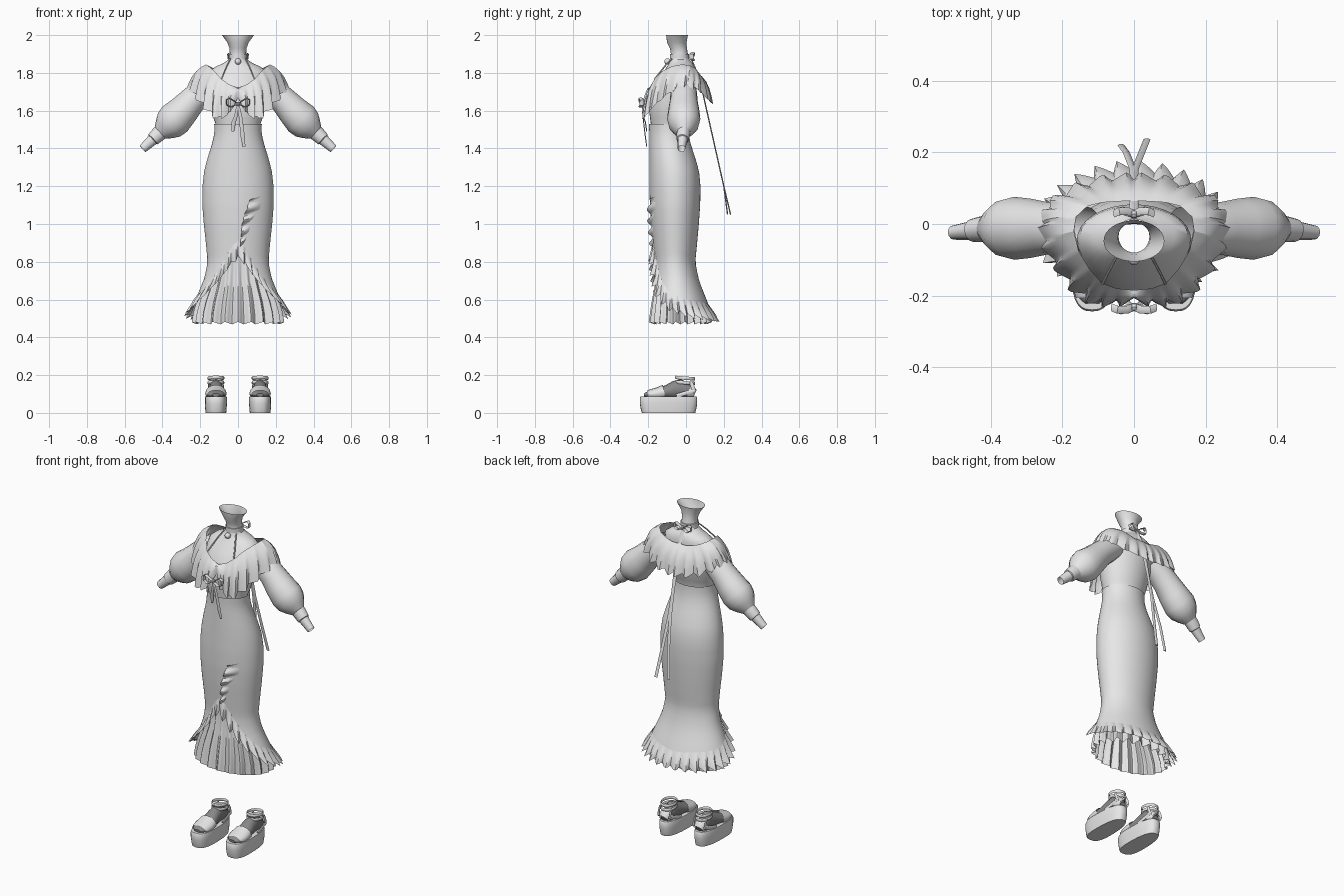
import bpy, bmesh, math
from mathutils import Vector

if "Cube" in bpy.data.objects:
    bpy.data.objects.remove(bpy.data.objects["Cube"])

def material(name, v):
    m = bpy.data.materials.new(name)
    m.diffuse_color = (v, v, v, 1)
    m.use_nodes = True
    m.node_tree.nodes["Principled BSDF"].inputs["Base Color"].default_value = m.diffuse_color
    return m

GREY = material("soft grey", 0.8)
DARK = material("dark grey", 0.25)

def grid(name, rows, closed=False, caps=False, mirror=False, mat=GREY, angle=40):
    """Skin a list of equal-length point rows."""
    bm = bmesh.new()
    vs = [[bm.verts.new(p) for p in r] for r in rows]
    n = len(rows[0])
    for r0, r1 in zip(vs, vs[1:]):
        for i in range(n if closed else n - 1):
            j = (i + 1) % n
            bm.faces.new((r0[i], r0[j], r1[j], r1[i]))
    if caps:
        bm.faces.new(vs[0])
        bm.faces.new(vs[-1])
    bmesh.ops.recalc_face_normals(bm, faces=bm.faces[:])
    me = bpy.data.meshes.new(name)
    bm.to_mesh(me)
    bm.free()
    me.shade_smooth()
    me.set_sharp_from_angle(angle=math.radians(angle))
    me.materials.append(mat)
    ob = bpy.data.objects.new(name, me)
    bpy.context.collection.objects.link(ob)
    if mirror:
        ob.modifiers.new("mirror", 'MIRROR')
    return ob

def tube(name, pts, radii, n=8, ref=(0, 1, 0), **kw):
    """Elliptical tube; each radius pair is (along ref, across ref)."""
    pts = [Vector(p) for p in pts]
    if isinstance(radii, tuple):
        radii = [radii] * len(pts)
    rows = []
    for i, p in enumerate(pts):
        d = (pts[min(i + 1, len(pts) - 1)] - pts[max(i - 1, 0)]).normalized()
        u = Vector(ref)
        u = (u - d * u.dot(d)).normalized()
        w = d.cross(u)
        a, b = radii[i]
        rows.append([p + u * a * math.cos(2 * math.pi * k / n) + w * b * math.sin(2 * math.pi * k / n)
                     for k in range(n)])
    return grid(name, rows, closed=True, **kw)

def lerp(table, x):
    """Interpolate rows of (key, values...) with ascending keys."""
    if x <= table[0][0]:
        return table[0][1:]
    for a, b in zip(table, table[1:]):
        if x <= b[0]:
            t = (x - a[0]) / (b[0] - a[0])
            return tuple(p + (q - p) * t for p, q in zip(a[1:], b[1:]))
    return table[-1][1:]

def ring(th, z, rx, yf, yb, k=0.0):
    return Vector(((rx + k) * math.sin(th), (yf + yb) / 2 - ((yb - yf) / 2 + k) * math.cos(th), z))

TAU = 2 * math.pi

# Torso, shoulders and neck, flaring under the jaw: z, half width, front y, back y
torso = [(1.46, .115, -.18, .0), (1.52, .115, -.185, .0), (1.56, .13, -.19, .015), (1.63, .145, -.2, .035),
         (1.70, .152, -.185, .05), (1.77, .16, -.145, .055), (1.81, .15, -.115, .05), (1.835, .115, -.1, .045),
         (1.85, .08, -.09, .035), (1.87, .05, -.083, .018), (1.9, .043, -.08, .01), (1.93, .045, -.085, .005),
         (1.96, .056, -.1, .002), (2.0, .085, -.105, .01)]
grid("torso_and_neck", [[ring(TAU * i / 32, *r) for i in range(32)] for r in torso], closed=True)

# Skirt profile
skirt = [(.47, .25, -.2, .14), (.52, .245, -.195, .135), (.6, .222, -.185, .105), (.66, .195, -.175, .08),
         (.72, .172, -.165, .06), (.8, .157, -.16, .045), (.9, .166, -.17, .055), (1.0, .177, -.18, .064),
         (1.1, .185, -.187, .071), (1.2, .184, -.19, .073), (1.28, .175, -.19, .065), (1.35, .157, -.19, .045),
         (1.42, .135, -.19, .022), (1.48, .12, -.19, .008), (1.53, .122, -.192, .008)]
hem = [(0, .9), (.2, .87), (.45, .8), (.85, .7), (1.25, .63), (1.8, .59), (math.pi, .56)]

def body(th, z, k=0.0):
    return ring(th, z, *lerp(skirt, z), k)

def low(th):
    a = abs((th + math.pi) % TAU - math.pi)
    return lerp(hem, a)[0]

# Fitted overskirt, cut away at the front
N = 64
grid("overskirt", [[body(TAU * i / N, 1.53 + (low(TAU * i / N) - 1.53) * v / 26, .004) for i in range(N)]
                   for v in range(27)], closed=True)

# Pleated underskirt
def pleat(i, v):
    th = TAU * i / 176
    z = .93 + (.475 - .93) * v / 8
    return body(th, z, -.016 + .014 * (v / 8) * math.cos(22 * th)) + Vector((0, 0, .006 * math.cos(22 * th) * v / 8))
grid("pleated_underskirt", [[pleat(i, v) for i in range(176)] for v in range(9)], closed=True)

# Ruffle along the overskirt hem
def saw(x):
    f = x % 1
    return f / .75 if f < .75 else (1 - f) / .25

def hem_frill(i, v):
    th = TAU * i / 224
    t = v / 4
    w = saw(28 * i / 224)
    z = low(th) + .01 - t * (.075 + .025 * w)
    return body(th, max(z, .485), .006 + t * (.004 + .03 * w))
grid("hem_ruffle", [[hem_frill(i, v) for i in range(224)] for v in range(5)], closed=True)

# Draped frill climbing the front of the skirt
frill = [(0, .01, .03, .9), (.25, .015, .06, .96), (.5, .02, .07, 1.02), (.75, .035, .12, 1.08), (1, .06, .125, 1.15)]
rows = []
for j in range(25):
    x0, x1, z = lerp(frill, j / 24)
    w = math.sin(j * math.pi / 3)
    row = []
    for i in range(6):
        t = i / 5
        x, zz = x0 + (x1 - x0) * t, z - .02 * (1 - t)
        p = body(math.asin(x / lerp(skirt, zz)[0]), zz, .003 + .012 * (1 - t) * (1 + w))
        row.append(p)
    rows.append(row)
grid("front_frill", rows)

# Off-shoulder ruffled collar: upper and lower edges from front centre to back centre
top = [(0, -.185, 1.72), (.05, -.18, 1.74), (.09, -.165, 1.77), (.125, -.125, 1.81), (.155, -.075, 1.835),
       (.168, -.02, 1.845), (.162, .02, 1.84), (.13, .05, 1.825), (.09, .06, 1.81), (.05, .063, 1.8), (0, .065, 1.8)]
bottom = [(0, -.215, 1.66), (.06, -.225, 1.57), (.115, -.222, 1.56), (.17, -.185, 1.61), (.22, -.12, 1.67),
          (.258, -.05, 1.72), (.262, .01, 1.73), (.235, .065, 1.71), (.165, .105, 1.67), (.08, .13, 1.65), (0, .135, 1.64)]
tops = [(i,) + p for i, p in enumerate(top)]
bots = [(i,) + p for i, p in enumerate(bottom)]
rows = []
for v in range(6):
    t, row = v / 5, []
    for i in range(81):
        s = i / 8
        a, b = Vector(lerp(tops, s)), Vector(lerp(bots, s))
        w = saw(s * 1.2) - .5
        p = a.lerp(b, t) + Vector((0, 0, .02 * math.sin(math.pi * t) - .02 * w * t))
        out = Vector((p.x, p.y + .04, 0)).normalized()
        p += out * (.012 * math.sin(math.pi * t) + .024 * w * t)
        p.x = 0 if i in (0, 80) else max(p.x, 0)
        row.append(p)
    rows.append(row)
grid("ruffled_collar", rows, mirror=True, angle=30)

# Puffed sleeves and fitted cuffs
path = [(.13, 1.745), (.19, 1.70), (.24, 1.655), (.29, 1.6), (.335, 1.555), (.365, 1.525), (.39, 1.503), (.412, 1.483)]
rad = [(.06, .06), (.07, .07), (.073, .073), (.083, .083), (.088, .093), (.08, .085), (.06, .065), (.036, .042)]
tube("puff_sleeve", [(x, -.012, z) for x, z in path], rad, n=16, mirror=True)
tube("cuff", [(.395, -.012, 1.498), (.425, -.014, 1.472), (.45, -.018, 1.448), (.452, -.018, 1.446), (.505, -.024, 1.398)],
     [(.036, .043), (.036, .04), (.033, .036), (.027, .03), (.02, .023)], n=12, mirror=True)

# Choker, pendant and halter straps
grid("choker", [[ring(TAU * i / 24, z, .043 + k, -.08 - k, .01 + k) for i in range(24)]
                for z, k in ((1.875, .002), (1.876, .006), (1.9, .006), (1.901, .002))], closed=True)
tube("pendant", [(0, -.098, 1.86 + .016 * math.cos(math.pi * i / 8)) for i in range(9)],
     [(.001 + .016 * math.sin(math.pi * i / 8),) * 2 for i in range(9)], n=12)
tube("halter_strap", [(.04, -.075, 1.875), (.058, -.108, 1.84), (.075, -.14, 1.8), (.088, -.168, 1.765)],
     (.004, .004), n=6, mirror=True)

# Front bow with two tails
def bow(name, y, z, s, back):
    loop = [(0, 0), (.3, .25), (.75, .5), (1, .35), (.95, -.1), (.6, -.25), (0, 0)]
    tube(name, [(a * s, y + back * .01 * math.sin(a * 3), z + b * s) for a, b in loop],
         (.011, .003), n=6, mirror=True)
    tube(name + "_knot", [(-.012, y, z), (-.006, y, z), (.006, y, z), (.012, y, z)],
         [(.004, .006), (.011, .012), (.011, .012), (.004, .006)], n=8, caps=True)
bow("front_bow", -.232, 1.635, .062, -1)
for n, x, z in (("right", .032, 1.41), ("left", -.028, 1.49)):
    tube("front_bow_tail_" + n, [(0, -.232, 1.635), (x * .4, -.228, 1.57), (x * .8, -.215, z + .05), (x, -.208, z)],
         [(.006, .003), (.009, .003), (.011, .003), (.007, .003)], n=6, ref=(1, 0, 0), caps=True)

# Back bow with long streamers
bow("back_bow", .028, 1.88, .055, 1)
for n, x, y in (("right", .036, .236), ("left", -.036, .22)):
    tube("streamer_" + n, [(0, .025, 1.88), (x * .1, .06, 1.8), (-x * .1, .092, 1.68), (x * .1, .155, 1.4),
                           (x * .6, .2, 1.2), (x, y, 1.05)], (.01, .004), n=6, ref=(1, 0, 0), caps=True)

# Platform soles
CX = .117
def sole(k, z):
    pts = []
    for i in range(32):
        c, s = math.cos(TAU * i / 32), math.sin(TAU * i / 32)
        f = lambda q: math.copysign(abs(q) ** .75, q)
        pts.append((CX + (.058 - .007 * c) * k * f(s), -.0925 + .152 * k * f(c), z))
    return pts
grid("platform_sole", [sole(k, z) for k, z in ((.93, .0), (.96, .015), (1, .05), (1, .08), (.97, .088))],
     closed=True, caps=True, mirror=True)

# Feet: y, half width, centre height, half height
foot = [(-.222, .02, .095, .008), (-.2, .044, .097, .018), (-.15, .051, .102, .026), (-.1, .045, .112, .036),
        (-.06, .038, .122, .047), (-.03, .035, .127, .052), (.0, .034, .118, .042), (.03, .031, .108, .028),
        (.046, .018, .1, .014)]
def foot_part(name, ys, k, mat, caps):
    st = [lerp(foot, y) for y in ys]
    tube(name, [(CX, y, s[1]) for y, s in zip(ys, st)], [(s[0] + k, s[2] + k) for s in st],
         n=16, ref=(1, 0, 0), mirror=True, mat=mat, caps=caps)
foot_part("foot", [f[0] for f in foot], 0, DARK, True)
foot_part("toe_strap", [-.205, -.18, -.155, -.13, -.115], .007, GREY, False)
foot_part("heel_counter", [.012, .025, .04, .047], .008, GREY, False)

# Ankle and side straps
for n, z in (("upper", .184), ("lower", .16)):
    tube("ankle_strap_" + n, [(CX + .041 * math.sin(TAU * i / 20), -.005 - .05 * math.cos(TAU * i / 20),
                               z + .004 * math.cos(TAU * i / 20)) for i in range(21)],
         (.009, .004), n=6, ref=(0, 0, 1), mirror=True)
for n, s in (("outer", 1), ("inner", -1)):
    tube("side_strap_" + n, [(CX + s * .04, .04, .115), (CX + s * .044, .0, .105), (CX + s * .048, -.05, .09)],
         (.011, .004), n=6, ref=(0, 0, 1), mirror=True)
    tube("heel_strap_" + n, [(CX + s * .036, .045, .11), (CX + s * .039, .035, .14), (CX + s * .036, .025, .165)],
         (.01, .004), n=6, mirror=True)
